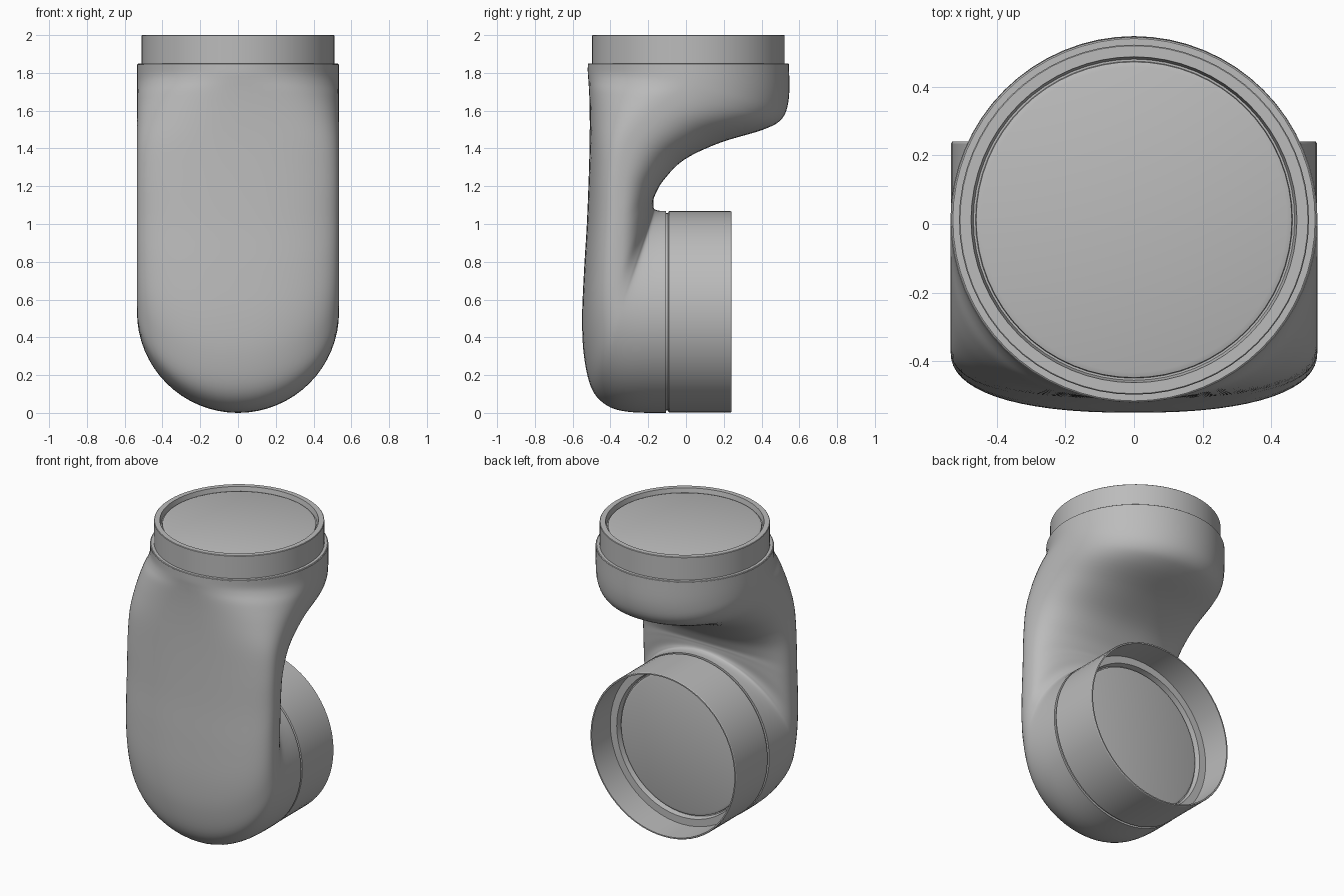
import bpy, bmesh, math
from mathutils import Vector, Matrix

if "Cube" in bpy.data.objects:
    bpy.data.objects.remove(bpy.data.objects["Cube"])

SEG = 64
grey = bpy.data.materials.new("satin grey")
grey.use_nodes = True
COLOR = (0.5, 0.5, 0.5, 1)
grey.diffuse_color = COLOR
grey.node_tree.nodes["Principled BSDF"].inputs["Base Color"].default_value = COLOR


def finish(name, bm, angle):
    bmesh.ops.recalc_face_normals(bm, faces=bm.faces)
    mesh = bpy.data.meshes.new(name)
    bm.to_mesh(mesh)
    bm.free()
    mesh.materials.append(grey)
    ob = bpy.data.objects.new(name, mesh)
    bpy.context.collection.objects.link(ob)
    bpy.ops.object.select_all(action="DESELECT")
    ob.select_set(True)
    bpy.context.view_layer.objects.active = ob
    bpy.ops.object.shade_smooth_by_angle(angle=math.radians(angle))
    return ob


def skin(bm, rings):
    """Join closed rings of points with quads and cap both ends."""
    rows = [[bm.verts.new(p) for p in ring] for ring in rings]
    for a, b in zip(rows, rows[1:]):
        for i in range(SEG):
            j = (i + 1) % SEG
            bm.faces.new((a[i], a[j], b[j], b[i]))
    bm.faces.new(rows[0])
    bm.faces.new(rows[-1])


def lathe(name, profile, matrix):
    bm = bmesh.new()
    turns = [2 * math.pi * i / SEG for i in range(SEG)]
    skin(bm, [[matrix @ Vector((r * math.cos(t), r * math.sin(t), h)) for t in turns]
              for r, h in profile])
    return finish(name, bm, 30)


def section(outer_y, outer_z, side_y, side_z, inner_y, inner_z, power):
    """Two half superellipses meeting at the widest line of the housing."""
    ring = []
    for i in range(SEG):
        t = 2 * math.pi * i / SEG
        c, s = math.cos(t), math.sin(t)
        f = abs(c) ** (2 / power)
        x = math.copysign(0.535 * abs(s) ** (2 / power), s)
        ey, ez = (outer_y, outer_z) if c > 0 else (inner_y, inner_z)
        ring.append(Vector((x, side_y + (ey - side_y) * f, side_z + (ez - side_z) * f)))
    return ring


def spline(a, b, c, d, t):
    return [0.5 * (2 * q + (r - p) * t + (2 * p - 5 * q + 4 * r - s) * t * t
                   + (3 * q - p - 3 * r + s) * t ** 3) for p, q, r, s in zip(a, b, c, d)]


# Curved housing: outer point, side point, inner point (y, z) and squareness
keys = [
    (-.105, .0, -.105, .535, -.105, 1.07, 2),
    (-.30, .005, -.23, .535, -.14, 1.07, 2),
    (-.42, .04, -.32, .55, -.16, 1.075, 2),
    (-.50, .13, -.345, .58, -.168, 1.08, 2.1),
    (-.54, .30, -.36, .65, -.172, 1.09, 2.2),
    (-.55, .50, -.365, .76, -.173, 1.105, 2.4),
    (-.54, .75, -.365, .91, -.172, 1.12, 2.5),
    (-.525, 1.0, -.36, 1.07, -.165, 1.15, 2.5),
    (-.515, 1.25, -.355, 1.25, -.12, 1.23, 2.5),
    (-.51, 1.45, -.32, 1.42, -.01, 1.34, 2.5),
    (-.51, 1.60, -.22, 1.56, .18, 1.43, 2.4),
    (-.513, 1.70, -.10, 1.66, .41, 1.50, 2.3),
    (-.517, 1.76, -.02, 1.72, .51, 1.56, 2.1),
    (-.52, 1.80, .01, 1.77, .545, 1.67, 2),
    (-.52, 1.845, .0125, 1.845, .545, 1.845, 2),
]
STEPS = 5
padded = [keys[0]] + keys + [keys[-1]]
rings = []
for k in range(len(keys) - 1):
    rings += [section(*spline(*padded[k:k + 4], n / STEPS)) for n in range(STEPS)]
rings.append(section(*keys[-1]))
body = bmesh.new()
skin(body, rings)
finish("curved_housing", body, 50)

# Upper joint: ledge, collar, narrow groove and recessed plate
top = Matrix.Translation((0, .0125, 0))
lathe("upper_collar", [(.532, 1.84), (.532, 1.847), (.528, 1.85), (.51, 1.85), (.51, 1.997),
                       (.507, 2), (.475, 2), (.468, 1.965), (.462, 1.965),
                       (.46, 1.975), (.445, 1.98)], top)

# Lower joint: seam, open sleeve and recessed plate, facing the back
back = Matrix.Translation((0, 0, .535)) @ Matrix.Rotation(-math.pi / 2, 4, "X")
lathe("seam_ring", [(.522, -.12), (.522, -.08)], back)
lathe("lower_sleeve", [(.525, -.095), (.533, -.09), (.533, .235), (.53, .24), (.522, .24),
                       (.522, .045), (.475, .045), (.468, .01), (.462, .01),
                       (.46, .02), (.445, .025)], back)
